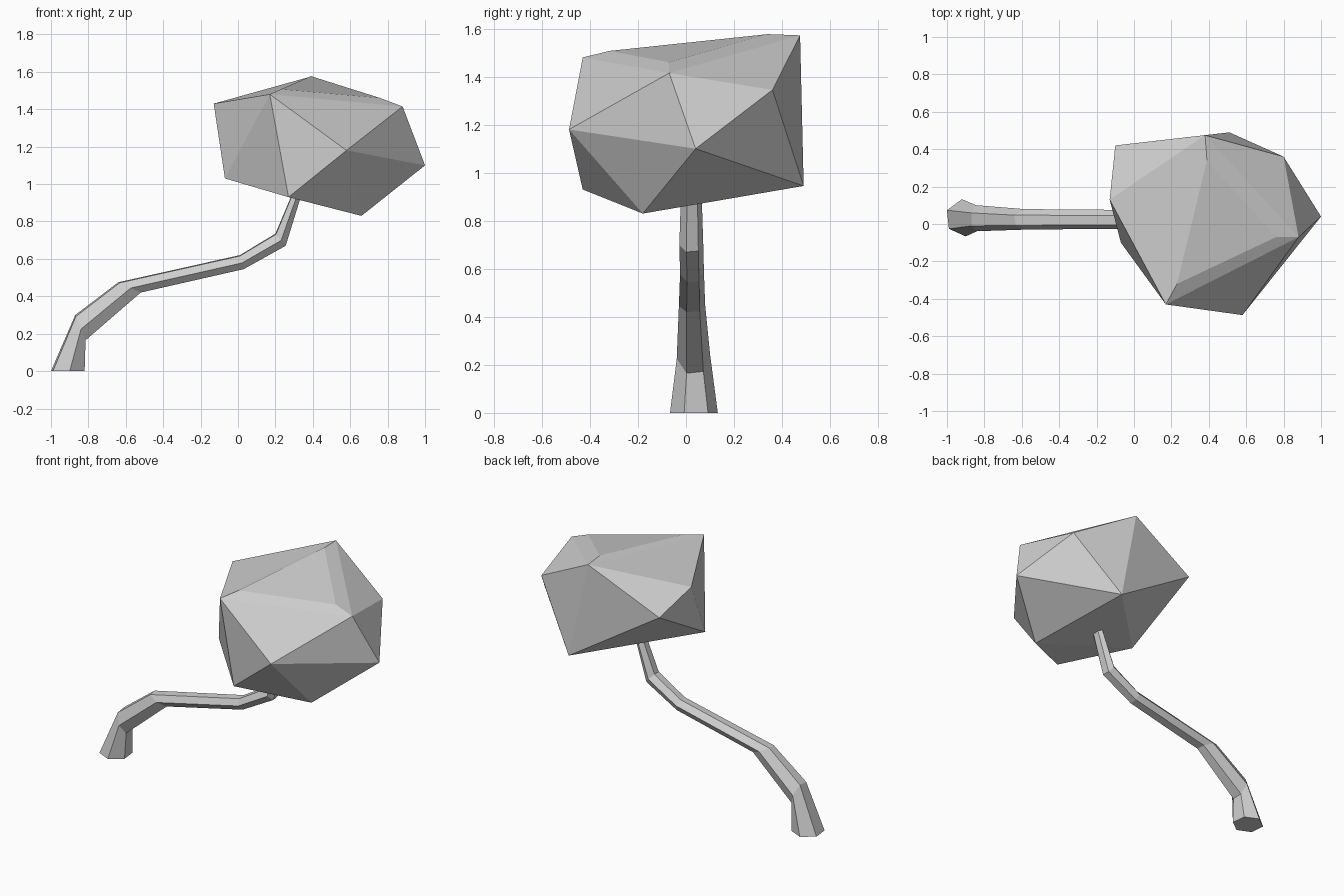
import bpy, bmesh, math
from mathutils import Vector

if "Cube" in bpy.data.objects:
    bpy.data.objects.remove(bpy.data.objects["Cube"])

grey = bpy.data.materials.new("plain_grey")
grey.use_nodes = True
colour = (0.62, 0.62, 0.62, 1)
grey.diffuse_color = colour
grey.node_tree.nodes["Principled BSDF"].inputs["Base Color"].default_value = colour


def finish(bm, name):
    bmesh.ops.recalc_face_normals(bm, faces=bm.faces[:])
    mesh = bpy.data.meshes.new(name)
    bm.to_mesh(mesh)
    bm.free()
    mesh.materials.append(grey)
    obj = bpy.data.objects.new(name, mesh)
    bpy.context.scene.collection.objects.link(obj)
    return obj


# Trunk: hexagonal rings, each set by its upper and lower edge point (x, z),
# its centre in y and its half width in y
RINGS = [
    ((-1.0, 0), (-0.82, 0), 0.033, 0.1),
    ((-0.87, 0.3), (-0.815, 0.165), 0.031, 0.07),
    ((-0.64, 0.475), (-0.52, 0.42), 0.025, 0.055),
    ((0.01, 0.62), (0.03, 0.545), 0.025, 0.05),
    ((0.2, 0.735), (0.255, 0.67), 0.022, 0.05),
    ((0.32, 1.02), (0.36, 1.01), 0.022, 0.04),
]
SIDES = 6
TWIST = math.radians(24)

bm = bmesh.new()
loops = []
for top, low, y, half in RINGS:
    top, low = Vector((top[0], y, top[1])), Vector((low[0], y, low[1]))
    centre = (top + low) / 2
    axis = (top - low) / 2 / math.cos(TWIST)
    loop = []
    for k in range(SIDES):
        t = TWIST + math.tau * k / SIDES
        loop.append(bm.verts.new(centre + axis * math.cos(t) + Vector((0, half * math.sin(t), 0))))
    loops.append(loop)
for a, b in zip(loops, loops[1:]):
    for k in range(SIDES):
        n = (k + 1) % SIDES
        bm.faces.new((a[k], a[n], b[n], b[k]))
bm.faces.new(loops[0])
bm.faces.new(loops[-1])
finish(bm, "trunk")

# Crown: irregular twenty-sided solid; the first three corners bound the top face
CORNERS = [
    (0.17, -0.43, 1.48), (0.88, -0.07, 1.415), (0.38, 0.475, 1.572),
    (0.58, -0.487, 1.18), (0.27, -0.43, 0.93), (0.66, -0.18, 0.83),
    (1.0, 0.04, 1.1), (0.51, 0.49, 0.945), (0.8, 0.36, 1.345),
    (-0.13, 0.13, 1.43), (-0.1, 0.42, 1.33), (-0.07, -0.1, 1.03),
]
# Corners of the slightly raised panel on the top face
PANEL = [(0.23, -0.32, 1.507), (0.76, -0.07, 1.46), (0.39, 0.34, 1.577)]

bm = bmesh.new()
verts = [bm.verts.new(c) for c in CORNERS]
bmesh.ops.convex_hull(bm, input=verts)
rim = verts[:3]
top_face = bm.faces.get(rim)
if top_face:
    bmesh.ops.delete(bm, geom=[top_face], context="FACES_ONLY")
    inner = [bm.verts.new(p) for p in PANEL]
    for k in range(3):
        n = (k + 1) % 3
        bm.faces.new((rim[k], rim[n], inner[n], inner[k]))
    bm.faces.new(inner)
finish(bm, "crown")
